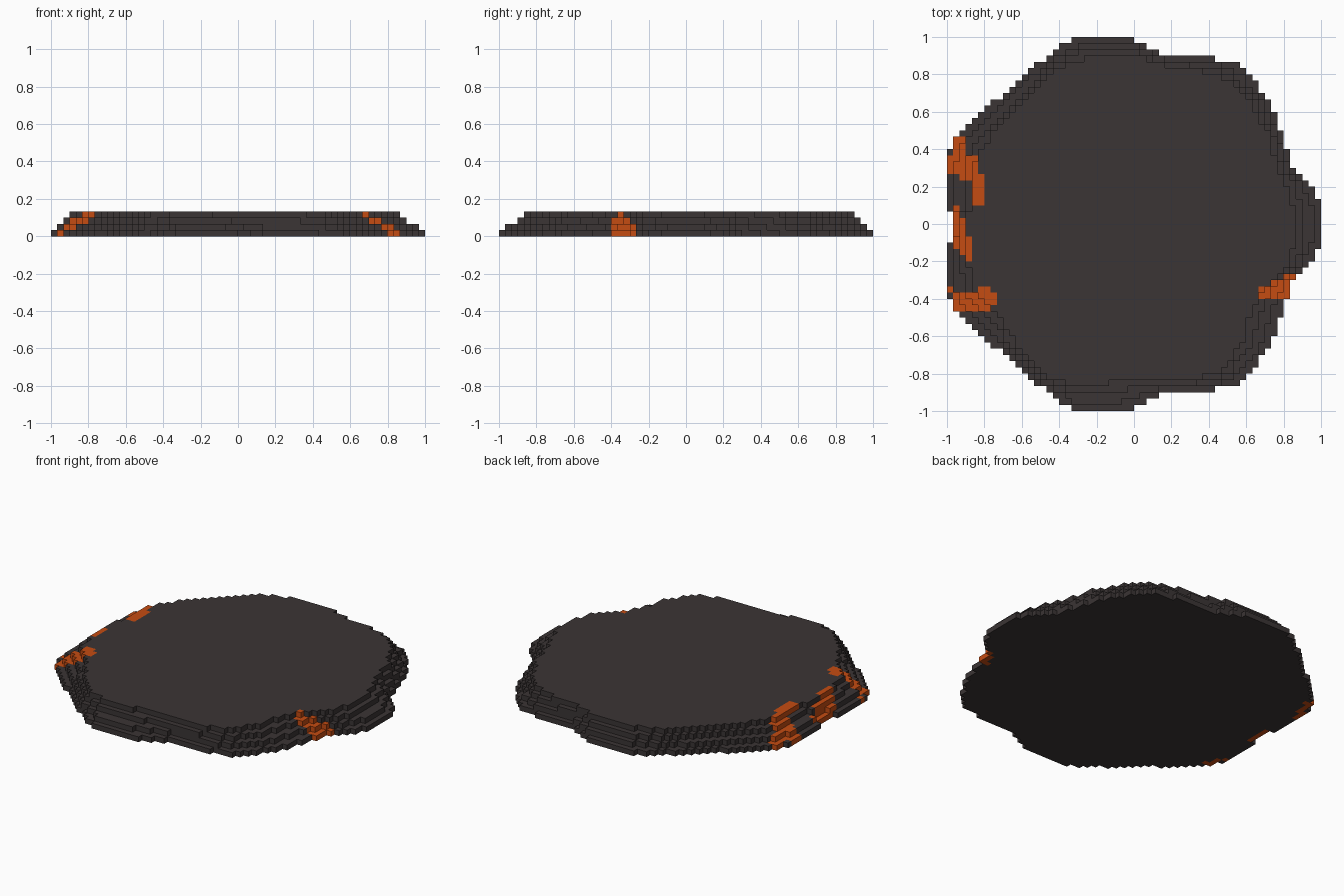
import bpy
import bmesh

cube = bpy.data.objects.get("Cube")
if cube:
    bpy.data.objects.remove(cube, do_unlink=True)

HALF = 30            # blocks from the centre to the edge
SIZE = 1 / HALF      # edge length of one block
LAYERS = 4


def make_material(name, colour):
    mat = bpy.data.materials.new(name)
    mat.use_nodes = True
    mat.diffuse_color = (*colour, 1)
    mat.node_tree.nodes["Principled BSDF"].inputs["Base Color"].default_value = (*colour, 1)
    return mat


# Outline of the lowest layer: back half, mirrored to the front (in blocks)
back_half = [(30, 2.5), (28, 7), (25.5, 9.5), (24, 14), (22, 19.5), (18, 24.5),
             (16, 26), (12, 26.7), (5, 27), (0, 29.5), (-1, 30), (-9.5, 30),
             (-15, 26), (-22, 20), (-27, 15.5), (-29, 13.5), (-30, 11),
             (-30, 2.5), (-29, 2.5)]
base_outline = back_half + [(x, -y) for x, y in reversed(back_half)]

# Outline of the highest layer, point for point with the base
top_outline = [(26, 1.5), (24.5, 6), (23, 8.5), (22, 14), (19, 19), (16, 22.5),
               (13, 24), (10, 24.6), (4, 25.7), (1, 26.8), (0, 27), (-7, 27),
               (-12.5, 25), (-19, 18.5), (-23, 14), (-25, 11), (-26, 8),
               (-26, 3), (-27, 1),
               (-27, -1), (-27, -3), (-26, -10), (-24.5, -12), (-23, -13),
               (-19, -19), (-13.5, -24.7), (-9, -26), (-5, -26), (-4, -25.3),
               (4, -25), (9, -25), (13, -24), (15, -22.5), (17.5, -19),
               (18.5, -15), (20.5, -11), (24, -8), (26, -2.5)]

# Glowing veins as plan rectangles: x from, x to, y from, y to
veins = [(-30, -29, 8, 11), (-29, -27, 8, 14), (-28, -26, 7, 11), (-26, -25, 3, 11),
         (-25, -24, 3, 8),
         (-29, -28, -4, 3), (-28, -27, -5, 1), (-27, -26, -6, -2),
         (-30, -29, -11, -10), (-29, -25, -14, -11), (-25, -23, -14, -10),
         (-23, -22, -13, -11),
         (20, 22, -12, -10), (22, 25, -12, -9), (24, 27, -10, -8)]


def inside(x, y, outline):
    result = False
    for (ax, ay), (bx, by) in zip(outline, outline[1:] + outline[:1]):
        if (ay > y) != (by > y) and x < ax + (y - ay) * (bx - ax) / (by - ay):
            result = not result
    return result


# Fill each layer with blocks inside the blended outline
blocks = set()
for k in range(LAYERS):
    t = k / (LAYERS - 1)
    outline = [(ax + (bx - ax) * t, ay + (by - ay) * t)
               for (ax, ay), (bx, by) in zip(base_outline, top_outline)]
    for i in range(-HALF, HALF):
        for j in range(-HALF, HALF):
            if inside(i + 0.5, j + 0.5, outline):
                blocks.add((i, j, k))

SIDES = [(1, 0, 0), (-1, 0, 0), (0, 1, 0), (0, -1, 0)]
DIRECTIONS = SIDES + [(0, 0, 1), (0, 0, -1)]


def neighbour(block, step):
    return tuple(a + b for a, b in zip(block, step))


def is_vein(block):
    """Veins run only through blocks open to the side or the sky."""
    x, y, _ = block
    if not any(x0 <= x < x1 and y0 <= y < y1 for x0, x1, y0, y1 in veins):
        return False
    return any(neighbour(block, d) not in blocks for d in SIDES + [(0, 0, 1)])


def face_corners(block, step):
    """Four corners of one block side, wound to face outward."""
    axis = next(n for n in range(3) if step[n])
    u, v = (axis + 1) % 3, (axis + 2) % 3
    corners = []
    for du, dv in [(0, 0), (1, 0), (1, 1), (0, 1)]:
        corner = list(block)
        corner[axis] += step[axis] > 0
        corner[u] += du
        corner[v] += dv
        corners.append(tuple(corner))
    return corners if step[axis] > 0 else corners[::-1]


# Stepped platform: outer block sides only
bm = bmesh.new()
verts = {}
for block in sorted(blocks):
    colour_index = int(is_vein(block))
    for step in DIRECTIONS:
        if neighbour(block, step) in blocks:
            continue
        ring = []
        for corner in face_corners(block, step):
            if corner not in verts:
                verts[corner] = bm.verts.new([c * SIZE for c in corner])
            ring.append(verts[corner])
        bm.faces.new(ring).material_index = colour_index

mesh = bpy.data.meshes.new("stepped_platform")
bm.to_mesh(mesh)
bm.free()
mesh.materials.append(make_material("dark_stone", (0.043, 0.035, 0.035)))
mesh.materials.append(make_material("glowing_orange", (0.56, 0.072, 0.006)))
platform = bpy.data.objects.new("stepped_platform", mesh)
bpy.context.collection.objects.link(platform)
